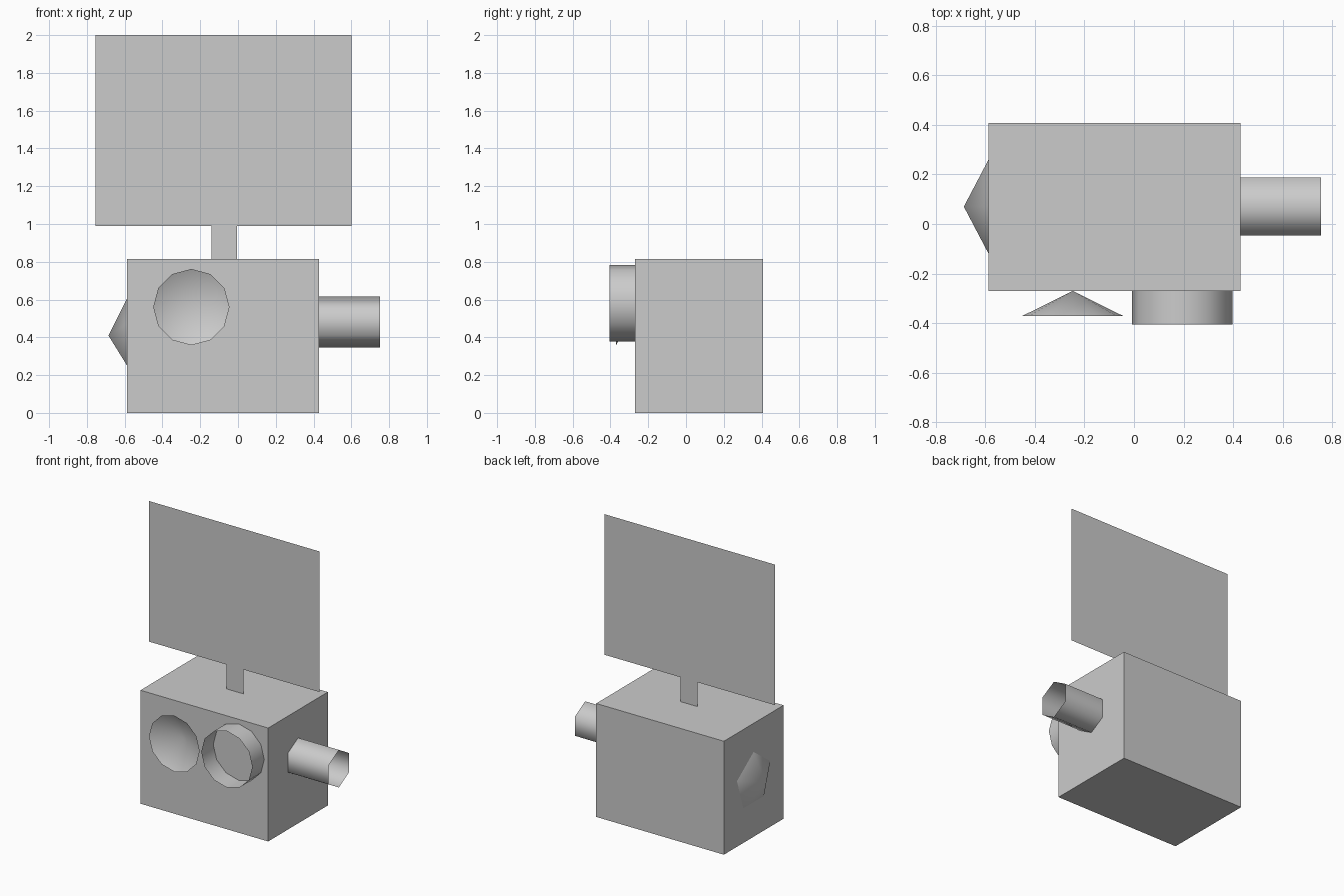
import bpy
import bmesh
from math import sin, cos, pi
from mathutils import Vector

if "Cube" in bpy.data.objects:
    bpy.data.objects.remove(bpy.data.objects["Cube"])

UP = Vector((0, 0, 1))


def finish(bm, name, smooth=False):
    bmesh.ops.recalc_face_normals(bm, faces=bm.faces)
    mesh = bpy.data.meshes.new(name)
    bm.to_mesh(mesh)
    bm.free()
    for p in mesh.polygons:
        p.use_smooth = smooth
    ob = bpy.data.objects.new(name, mesh)
    bpy.context.collection.objects.link(ob)
    return ob


def open_shell(name, base, axis, length, radius, sides, cone=False):
    """Uncapped tube or cone with one corner pointing straight up."""
    base, axis = Vector(base), Vector(axis)
    side = axis.cross(UP)
    bm = bmesh.new()

    def ring(centre):
        angles = [2 * pi * i / sides for i in range(sides)]
        return [bm.verts.new(centre + radius * (side * sin(a) + UP * cos(a))) for a in angles]

    low = ring(base)
    end = base + axis * length
    high = [bm.verts.new(end)] * sides if cone else ring(end)
    for i in range(sides):
        j = (i + 1) % sides
        corners = [low[i], low[j], high[j]]
        if not cone:
            corners.append(high[i])
        bm.faces.new(corners)
    return finish(bm, name, smooth=True)


# box body
bm = bmesh.new()
bmesh.ops.create_cube(bm, size=1)
bmesh.ops.scale(bm, vec=(1.015, 0.677, 0.815), verts=bm.verts)
bmesh.ops.translate(bm, vec=(-0.079, 0.069, 0.4075), verts=bm.verts)
finish(bm, "body")

# flat panel and its stem, one thin sheet
outline = [(-0.14, 0.815), (-0.006, 0.815), (-0.006, 0.99), (0.60, 0.99),
           (0.60, 2.0), (-0.755, 2.0), (-0.755, 0.99), (-0.14, 0.99)]
bm = bmesh.new()
bm.faces.new([bm.verts.new((x, 0.069, z)) for x, z in outline])
finish(bm, "solar_panel")

# front dish and round front port
open_shell("front_dish", (-0.247, -0.37, 0.56), (0, 1, 0), 0.10, 0.202, 12, cone=True)
open_shell("front_port", (0.195, -0.27, 0.58), (0, -1, 0), 0.136, 0.203, 12)

# five-sided cone on the left, six-sided tube on the right
open_shell("left_nozzle", (-0.586, 0.07, 0.41), (-1, 0, 0), 0.10, 0.20, 5, cone=True)
open_shell("right_thruster", (0.428, 0.07, 0.48), (1, 0, 0), 0.325, 0.135, 6)
